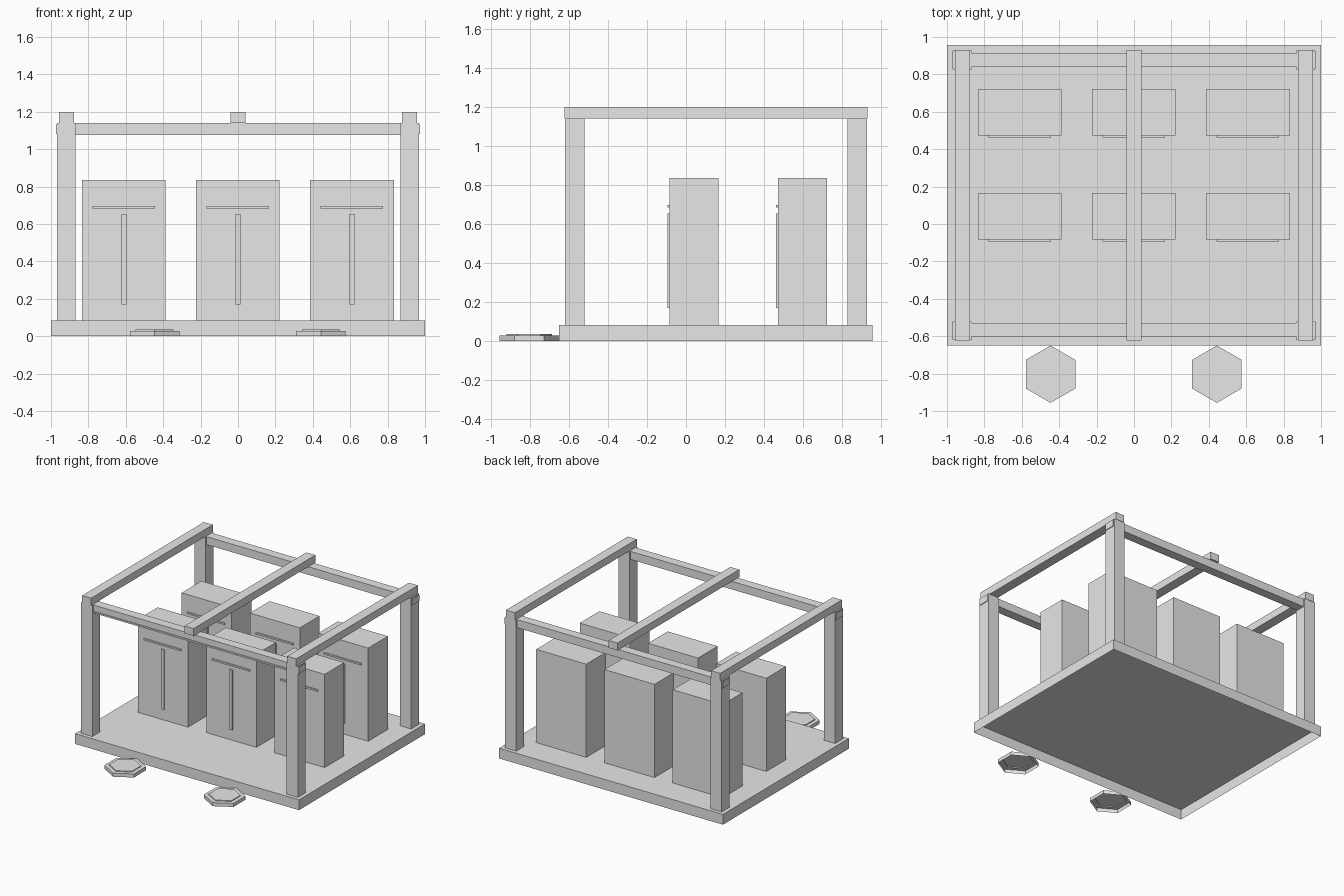
import bpy, bmesh, math

if "Cube" in bpy.data.objects:
    bpy.data.objects.remove(bpy.data.objects["Cube"])

grey = bpy.data.materials.new("plain_grey")
grey.diffuse_color = (0.8, 0.8, 0.8, 1)
grey.use_nodes = True
grey.node_tree.nodes["Principled BSDF"].inputs["Base Color"].default_value = grey.diffuse_color


def finish(name, bm):
    me = bpy.data.meshes.new(name)
    bm.to_mesh(me)
    bm.free()
    me.materials.append(grey)
    ob = bpy.data.objects.new(name, me)
    bpy.context.collection.objects.link(ob)
    return ob


def box(name, x0, x1, y0, y1, z0, z1, open_bottom=False):
    bm = bmesh.new()
    bmesh.ops.create_cube(bm, size=1)
    if open_bottom:
        bm.normal_update()
        bmesh.ops.delete(bm, geom=[f for f in bm.faces if f.normal.z < -0.5],
                         context='FACES_ONLY')
    for v in bm.verts:
        v.co = ((x0 + x1) / 2 + v.co.x * (x1 - x0),
                (y0 + y1) / 2 + v.co.y * (y1 - y0),
                (z0 + z1) / 2 + v.co.z * (z1 - z0))
    return finish(name, bm)


# Hexagonal stepping pad, open underneath, with a low raised step on top
def hex_pad(name, cx, cy):
    bm = bmesh.new()
    rings = []
    for r, z in ((0.153, 0), (0.153, 0.029), (0.117, 0.029), (0.117, 0.036)):
        rings.append([bm.verts.new((cx + r * math.cos(math.radians(30 + 60 * i)),
                                    cy + r * math.sin(math.radians(30 + 60 * i)), z))
                      for i in range(6)])
    for a, b in zip(rings, rings[1:]):
        for i in range(6):
            j = (i + 1) % 6
            bm.faces.new((a[i], a[j], b[j], b[i]))
    bm.faces.new(rings[-1])
    return finish(name, bm)


# Floor slab, a shell that is open underneath
box("floor_slab", -1, 1, -0.65, 0.957, 0, 0.083, open_bottom=True)

# Corner posts with small joint plates on the outer sides
for y, row in ((-0.57, "front"), (0.877, "back")):
    for s, side in ((-1, "left"), (1, "right")):
        x = s * 0.918
        box(f"post_{row}_{side}", x - 0.05, x + 0.05, y - 0.05, y + 0.05, 0.083, 1.14)
        p = s * 0.968
        box(f"joint_plate_{row}_{side}", p - 0.006, p + 0.006,
            y - 0.045, y + 0.045, 1.08, 1.132)

# Cross beams between the posts; the front one has a shallow groove
box("cross_beam_front", -0.96, 0.96, -0.605, -0.53, 1.098, 1.14)
box("cross_beam_front_groove", -0.96, 0.96, -0.599, -0.53, 1.088, 1.098)
box("cross_beam_front_lip", -0.96, 0.96, -0.605, -0.53, 1.075, 1.088)
box("cross_beam_back", -0.96, 0.96, 0.84, 0.915, 1.075, 1.14)

# Roof beams running front to back
for x, label in ((-0.916, "left"), (0, "middle"), (0.916, "right")):
    box(f"roof_beam_{label}", x - 0.04, x + 0.04, -0.623, 0.93, 1.14, 1.2)

# Two rows of three cabinets, each with a crossbar and an upright strip
for y, row in ((-0.084, "front"), (0.472, "back")):
    for x, col in ((-0.611, "left"), (-0.001, "middle"), (0.609, "right")):
        tag = f"{row}_{col}"
        box(f"cabinet_{tag}", x - 0.223, x + 0.224, y, y + 0.25, 0.083, 0.836)
        box(f"crossbar_{tag}", x - 0.168, x + 0.166, y - 0.01, y, 0.684, 0.697)
        box(f"upright_strip_{tag}", x - 0.013, x + 0.015, y - 0.01, y, 0.17, 0.653)

# Pads in front of the slab
hex_pad("stepping_pad_left", -0.446, -0.803)
hex_pad("stepping_pad_right", 0.443, -0.803)
